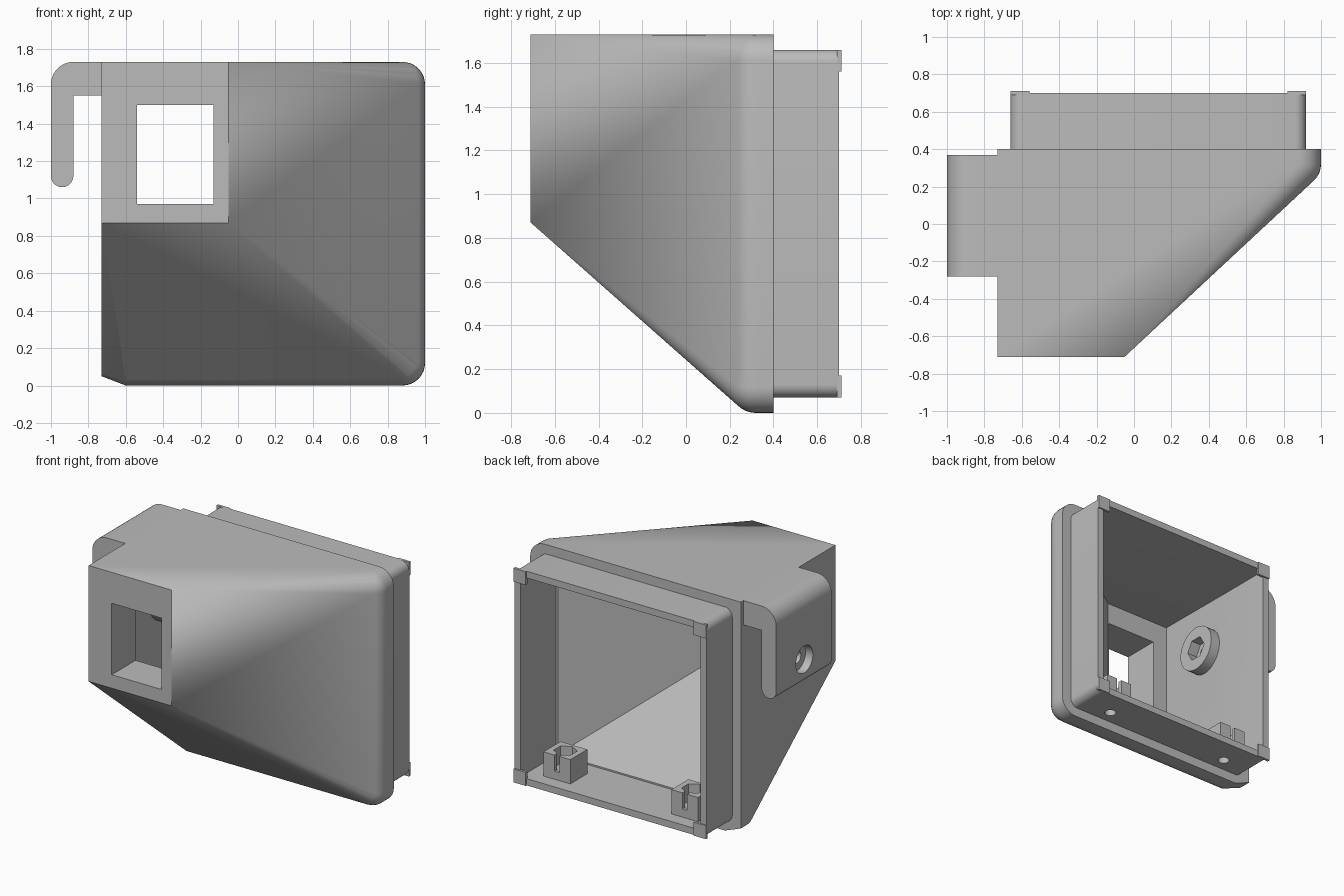
import bpy, bmesh, math
from mathutils import Matrix, Vector

cube = bpy.data.objects.get("Cube")
if cube:
    bpy.data.objects.remove(cube, do_unlink=True)

grey = bpy.data.materials.new("plain grey")
grey.use_nodes = True
GREY = (0.5, 0.5, 0.5, 1)
grey.diffuse_color = GREY
grey.node_tree.nodes["Principled BSDF"].inputs["Base Color"].default_value = GREY


def finish(name, bm):
    bmesh.ops.recalc_face_normals(bm, faces=bm.faces)
    mesh = bpy.data.meshes.new(name)
    bm.to_mesh(mesh)
    bm.free()
    mesh.materials.append(grey)
    ob = bpy.data.objects.new(name, mesh)
    bpy.context.collection.objects.link(ob)
    return ob


def hull(name, points):
    bm = bmesh.new()
    for p in points:
        bm.verts.new(p)
    bmesh.ops.convex_hull(bm, input=bm.verts)
    bmesh.ops.delete(bm, geom=[v for v in bm.verts if not v.link_faces], context="VERTS")
    bmesh.ops.dissolve_limit(bm, angle_limit=0.005, verts=bm.verts, edges=bm.edges)
    return finish(name, bm)


def corners(x0, x1, y0, y1, z0, z1):
    return [(x, y, z) for x in (x0, x1) for y in (y0, y1) for z in (z0, z1)]


def box(name, *bounds):
    return hull(name, corners(*bounds))


def cylinder(name, centre, radius, depth, axis, sides=32):
    bm = bmesh.new()
    turn = Vector((0, 0, 1)).rotation_difference(Vector(axis)).to_matrix().to_4x4()
    bmesh.ops.create_cone(bm, cap_ends=True, segments=sides, radius1=radius, radius2=radius,
                          depth=depth, matrix=Matrix.Translation(centre) @ turn)
    return finish(name, bm)


def combine(target, other, operation="DIFFERENCE"):
    mod = target.modifiers.new("shape", "BOOLEAN")
    mod.operation, mod.solver, mod.object = operation, "EXACT", other
    bpy.context.view_layer.objects.active = target
    bpy.ops.object.modifier_apply(modifier=mod.name)
    bpy.data.objects.remove(other, do_unlink=True)


def smooth(ob):
    bpy.ops.object.select_all(action="DESELECT")
    ob.select_set(True)
    bpy.context.view_layer.objects.active = ob
    bpy.ops.object.shade_smooth_by_angle(angle=math.radians(30))


def arc(cx, cy, r, start, end, steps=10):
    angles = [math.radians(start + (end - start) * i / steps) for i in range(steps + 1)]
    return [(cx + r * math.cos(a), cy + r * math.sin(a)) for a in angles]


def ball(cx, cy, cz, r, n=32):
    return [(cx + r * math.cos(t) * math.cos(p), cy + r * math.sin(p), cz + r * math.sin(t) * math.cos(p))
            for t in (2 * math.pi * i / n for i in range(n))
            for p in (math.pi / 2 * j / 8 - math.pi / 2 for j in range(9))]


LEFT, TOP, BACK, R = -0.73, 1.73, 0.40, 0.12

# Housing: flat front plate flaring into a rounded rear rim
pts = corners(LEFT, -0.05, -0.71, -0.71, 0.87, TOP)
pts += [(LEFT, BACK, TOP), (LEFT, BACK, 0.05), (-0.6, BACK, 0)]
for z in (R, TOP - R):
    pts += ball(1 - R, 0.32, z, R)
    pts += [(x, BACK, w) for x, w in arc(1 - R, z, R, 0, 360, 32)]
for x, r in ((LEFT, 0.07), (-0.6, R)):
    pts += [(x, y, z) for y, z in arc(0.32, R, r, 180, 270)]
housing = hull("housing", pts)

# Rear collar with rounded corners
rim = []
for cx, cz, a in ((0.86, 1.60, 0), (-0.60, 1.60, 90), (-0.60, 0.13, 180), (0.86, 0.13, 270)):
    rim += arc(cx, cz, 0.06, a, a + 90, 8)
combine(housing, hull("collar", [(x, y, z) for x, z in rim for y in (0.3, 0.70)]), "UNION")

# Hollow interior, tapering toward the front, and the window
combine(housing, hull("cavity_cutter",
                      corners(-0.66, -0.12, -0.43, -0.43, 0.93, 1.66)
                      + corners(-0.61, 0.87, 0.29, 0.29, 0.12, 1.61)))
combine(housing, box("opening_cutter", -0.61, 0.87, 0.28, 0.8, 0.12, 1.61))
combine(housing, box("window_cutter", -0.54, -0.13, -0.8, -0.2, 0.97, 1.50))

# Bolt hole in the side wall, screw holes in the collar floor
BOLT_Y, BOLT_Z = 0.04, 1.24
NUTS = (0.64, -0.41)
combine(housing, cylinder("bolt_cutter", (-0.7, BOLT_Y, BOLT_Z), 0.045, 0.3, (1, 0, 0)))
for x in NUTS:
    combine(housing, cylinder("screw_cutter", (x, 0.5, 0.1), 0.04, 0.2, (0, 0, 1)))
smooth(housing)

# Side hook: arm, rounded bend and hanging plate
profile = [(-0.72, 1.55), (-0.72, TOP)] + arc(-0.88, TOP - 0.12, 0.12, 90, 180)
profile += arc(-0.94, 1.12, 0.06, 180, 360) + [(-0.88, 1.55)]
bm = bmesh.new()
face = bm.faces.new([bm.verts.new((x, -0.28, z)) for x, z in profile])
ext = bmesh.ops.extrude_face_region(bm, geom=[face])
bmesh.ops.translate(bm, vec=(0, 0.65, 0), verts=[g for g in ext["geom"] if isinstance(g, bmesh.types.BMVert)])
hook = finish("side_hook", bm)
combine(hook, cylinder("counterbore_cutter", (-1, BOLT_Y, BOLT_Z), 0.1, 0.12, (1, 0, 0)))
combine(hook, cylinder("hook_bolt_cutter", (-0.94, BOLT_Y, BOLT_Z), 0.045, 0.3, (1, 0, 0)))
smooth(hook)

# Inner boss with a hexagonal nut pocket
boss = cylinder("nut_boss", (-0.61, BOLT_Y, BOLT_Z), 0.17, 0.14, (1, 0, 0), 40)
combine(boss, cylinder("pocket_cutter", (-0.55, BOLT_Y, BOLT_Z), 0.09, 0.14, (1, 0, 0), 6))
combine(boss, cylinder("boss_bolt_cutter", (-0.61, BOLT_Y, BOLT_Z), 0.045, 0.3, (1, 0, 0)))
smooth(boss)

# Slotted nut holders on the collar floor
for x, side in zip(NUTS, ("left", "right")):
    block = box(side + "_nut_holder", x - 0.11, x + 0.11, 0.4, 0.6, 0.11, 0.30)
    combine(block, cylinder("nut_cutter", (x, 0.5, 0.27), 0.08, 0.2, (0, 0, 1), 6))
    combine(block, cylinder("shaft_cutter", (x, 0.5, 0.15), 0.04, 0.2, (0, 0, 1)))
    combine(block, box("slot_cutter", x - 0.02, x + 0.02, 0.5, 0.7, 0.18, 0.4))
    smooth(block)

# Small square tabs on the collar corners
for x, side in ((0.82, "left"), (-0.66, "right")):
    for z, level in ((0.07, "lower"), (1.56, "upper")):
        box(f"{level}_{side}_tab", x, x + 0.1, 0.69, 0.71, z, z + 0.1)
